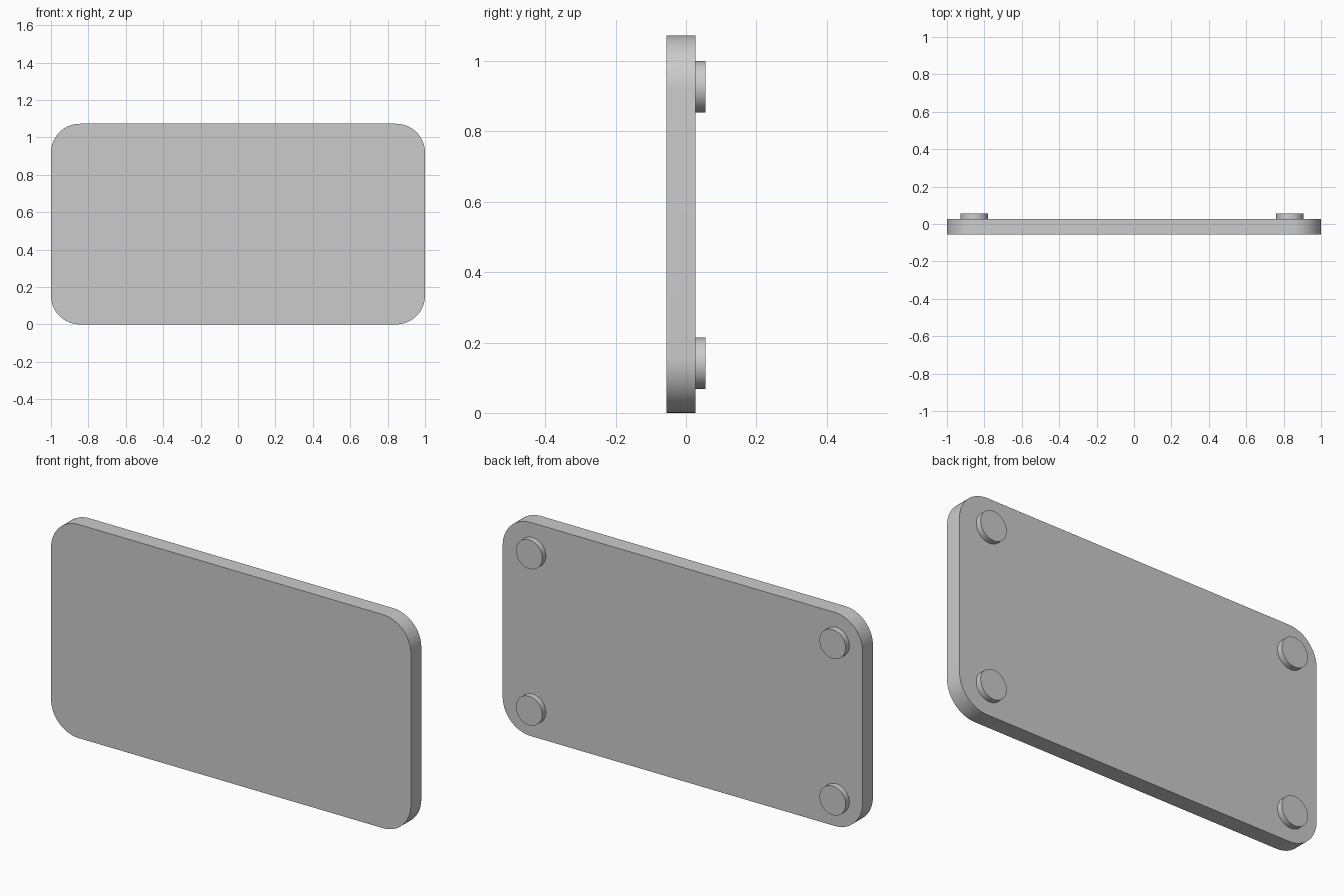
import bpy, bmesh
from math import sin, cos, pi

if "Cube" in bpy.data.objects:
    bpy.data.objects.remove(bpy.data.objects["Cube"])

W, H, R = 1.0, 1.073, 0.155          # half width, height, corner radius
FRONT, BACK, PEG_END = -0.056, 0.027, 0.056


def extrude_outline(name, points, y0, y1):
    """Solid from an x-z outline, extruded along y."""
    bm = bmesh.new()
    face = bm.faces.new([bm.verts.new((x, y0, z)) for x, z in points])
    geom = bmesh.ops.extrude_face_region(bm, geom=[face], use_keep_orig=True)["geom"]
    verts = [g for g in geom if isinstance(g, bmesh.types.BMVert)]
    bmesh.ops.translate(bm, verts=verts, vec=(0, y1 - y0, 0))
    bmesh.ops.recalc_face_normals(bm, faces=bm.faces)
    mesh = bpy.data.meshes.new(name)
    bm.to_mesh(mesh)
    bm.free()
    obj = bpy.data.objects.new(name, mesh)
    bpy.context.collection.objects.link(obj)
    bpy.ops.object.select_all(action="DESELECT")
    obj.select_set(True)
    bpy.context.view_layer.objects.active = obj
    bpy.ops.object.shade_smooth_by_angle(angle=pi / 6)
    return obj


def arc(cx, cz, r, start, sweep, n):
    return [(cx + r * cos(start + sweep * i / n), cz + r * sin(start + sweep * i / n))
            for i in range(n + 1)]


# Rounded panel
corners = [(W - R, H - R), (R - W, H - R), (R - W, R), (W - R, R)]
outline = [p for k, (cx, cz) in enumerate(corners)
           for p in arc(cx, cz, R, k * pi / 2, pi / 2, 16)]
extrude_outline("panel", outline, FRONT, BACK)

# Four round pegs on the back
for side, x in (("left", -0.854), ("right", 0.833)):
    for level, z in (("lower", 0.141), ("upper", 0.927)):
        circle = arc(x, z, 0.073, 0, 2 * pi, 48)[:-1]
        extrude_outline(f"{level}_{side}_peg", circle, BACK, PEG_END)
